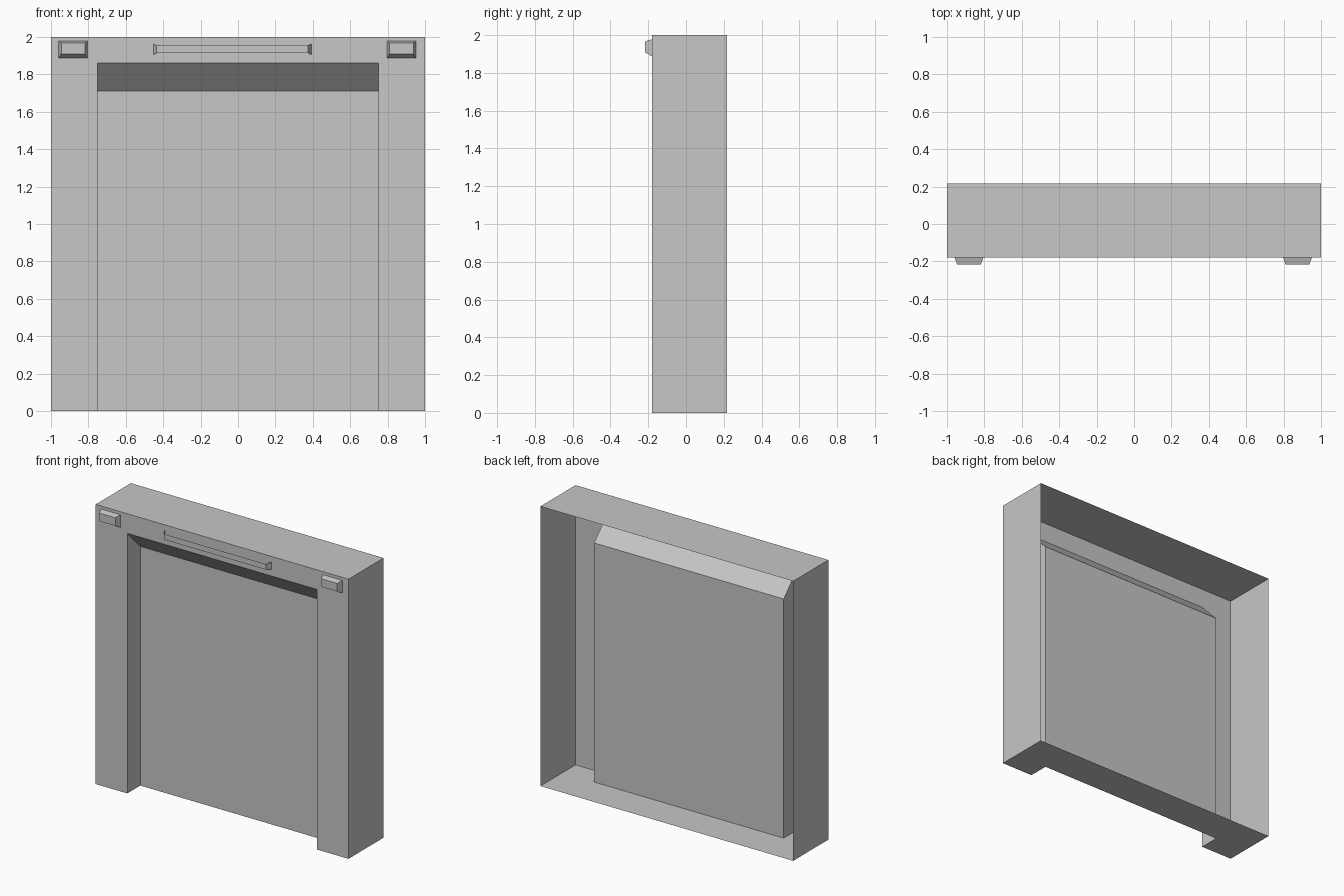
import bpy
import bmesh

cube = bpy.data.objects.get("Cube")
if cube:
    bpy.data.objects.remove(cube, do_unlink=True)

grey = bpy.data.materials.new("plain_grey")
grey.use_nodes = True
colour = (0.57, 0.57, 0.57, 1)
grey.diffuse_color = colour
grey.node_tree.nodes["Principled BSDF"].inputs["Base Color"].default_value = colour

FRONT, BACK, RECESS, PROUD = -0.18, 0.217, -0.033, -0.217   # depths along y
HALF, TOP = 1.0, 2.0                                        # outer size
DOOR, LINTEL, LEDGE = 0.75, 1.86, 1.71                      # recess opening


def sheet(name, polygons):
    """Join flat polygons into one sheet; the first polygon faces the front."""
    bm = bmesh.new()
    for points in polygons:
        bm.faces.new([bm.verts.new(p) for p in points])
    bmesh.ops.remove_doubles(bm, verts=bm.verts[:], dist=0.0001)
    bmesh.ops.recalc_face_normals(bm, faces=bm.faces[:])
    bm.faces.ensure_lookup_table()
    bm.normal_update()
    if bm.faces[0].normal.y > 0:
        bmesh.ops.reverse_faces(bm, faces=bm.faces[:])
    mesh = bpy.data.meshes.new(name)
    bm.to_mesh(mesh)
    bm.free()
    mesh.materials.append(grey)
    obj = bpy.data.objects.new(name, mesh)
    bpy.context.collection.objects.link(obj)
    return obj


def rect(x0, x1, z0, z1, y):
    return [(x0, y, z0), (x1, y, z0), (x1, y, z1), (x0, y, z1)]


def ring(base, tip):
    """Four sloping sides between two rectangles: bottom, right, top, left."""
    return [[base[i], base[(i + 1) % 4], tip[(i + 1) % 4], tip[i]] for i in range(4)]


# Outer shell, open at the back, with a notched front and floor
front_panel = [(x, FRONT, z) for x, z in (
    (-HALF, 0), (-DOOR, 0), (-DOOR, LINTEL), (DOOR, LINTEL),
    (DOOR, 0), (HALF, 0), (HALF, TOP), (-HALF, TOP))]
floor = [(x, y, 0) for x, y in (
    (-HALF, FRONT), (-DOOR, FRONT), (-DOOR, RECESS), (DOOR, RECESS),
    (DOOR, FRONT), (HALF, FRONT), (HALF, BACK), (-HALF, BACK))]
walls = ring(rect(-HALF, HALF, 0, TOP, BACK), rect(-HALF, HALF, 0, TOP, FRONT))[1:]

# Recess with side walls and a sloping top
recess_back = rect(-DOOR, DOOR, 0, LEDGE, RECESS)
recess_top = [(-DOOR, FRONT, LINTEL), (DOOR, FRONT, LINTEL),
              (DOOR, RECESS, LEDGE), (-DOOR, RECESS, LEDGE)]
recess_sides = [[(x, FRONT, 0), (x, FRONT, LINTEL), (x, RECESS, LEDGE), (x, RECESS, 0)]
                for x in (-DOOR, DOOR)]
sheet("frame_shell", [front_panel, floor, recess_back, recess_top] + walls + recess_sides)

# Corner lamps: tapered blocks on the top band
for name, x in (("right_lamp", -0.882), ("left_lamp", 0.874)):
    base = rect(x - 0.077, x + 0.077, 1.888, 1.978, FRONT)
    tip = rect(x - 0.063, x + 0.063, 1.909, 1.967, PROUD)
    sheet(name, [tip] + ring(base, tip))

# Handle: a strip held off the panel by two flared end tabs
base = rect(-0.452, 0.392, 1.906, 1.963, FRONT)
strip = rect(-0.435, 0.375, 1.914, 1.954, PROUD)
sides = ring(base, strip)
sheet("handle_strip", [strip, sides[1], sides[3]])
